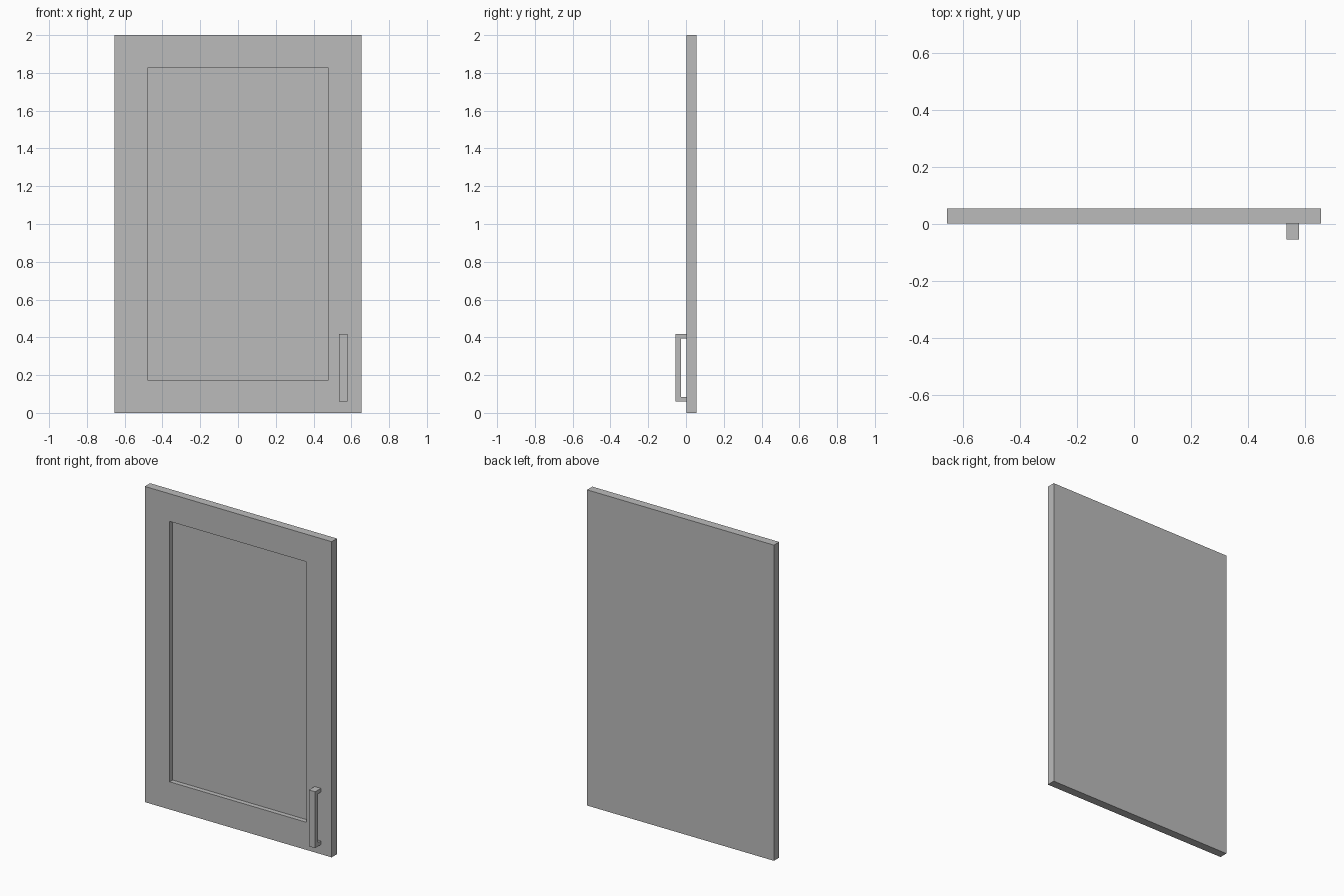
import bpy
import bmesh
from mathutils import Vector

default = bpy.data.objects.get("Cube")
if default:
    bpy.data.objects.remove(default, do_unlink=True)

# One plain grey for the whole door
GREY = (0.5, 0.5, 0.5, 1)
grey = bpy.data.materials.new("plain grey")
grey.use_nodes = True
grey.diffuse_color = GREY
grey.node_tree.nodes["Principled BSDF"].inputs["Base Color"].default_value = GREY


def finish(bm, name):
    bmesh.ops.recalc_face_normals(bm, faces=bm.faces)
    mesh = bpy.data.meshes.new(name)
    bm.to_mesh(mesh)
    bm.free()
    mesh.materials.append(grey)
    obj = bpy.data.objects.new(name, mesh)
    bpy.context.collection.objects.link(obj)
    return obj


def rectangle(bm, x0, x1, y, z0, z1):
    corners = ((x0, z0), (x1, z0), (x1, z1), (x0, z1))
    return [bm.verts.new((x, y, z)) for x, z in corners]


# Door: a slab with a sunken panel in its front
HALF, FRONT, BACK = 0.655, 0.002, 0.055
MARGIN, DEPTH = 0.175, 0.03
bm = bmesh.new()
rings = [
    rectangle(bm, -HALF, HALF, BACK, 0, 2),
    rectangle(bm, -HALF, HALF, FRONT, 0, 2),
    rectangle(bm, -HALF + MARGIN, HALF - MARGIN, FRONT, MARGIN, 2 - MARGIN),
    rectangle(bm, -HALF + MARGIN, HALF - MARGIN, FRONT + DEPTH, MARGIN, 2 - MARGIN),
]
bm.faces.new(rings[0])
bm.faces.new(rings[-1])
for a, b in zip(rings, rings[1:]):
    for i in range(4):
        j = (i + 1) % 4
        bm.faces.new((a[i], a[j], b[j], b[i]))
finish(bm, "door_panel")

# Handle: a bracket profile in y and z, extruded across x
OUT, BAR, FOOT = -0.055, 0.029, 0.024
LOW, HIGH = 0.06, 0.417
profile = [
    (FRONT, LOW), (OUT, LOW), (OUT, HIGH), (FRONT, HIGH),
    (FRONT, HIGH - FOOT), (OUT + BAR, HIGH - FOOT),
    (OUT + BAR, LOW + FOOT), (FRONT, LOW + FOOT),
]
bm = bmesh.new()
face = bm.faces.new([bm.verts.new((0.535, y, z)) for y, z in profile])
side = bmesh.ops.extrude_face_region(bm, geom=[face], use_keep_orig=True)
moved = [v for v in side["geom"] if isinstance(v, bmesh.types.BMVert)]
bmesh.ops.translate(bm, verts=moved, vec=Vector((0.044, 0, 0)))
finish(bm, "door_handle")
